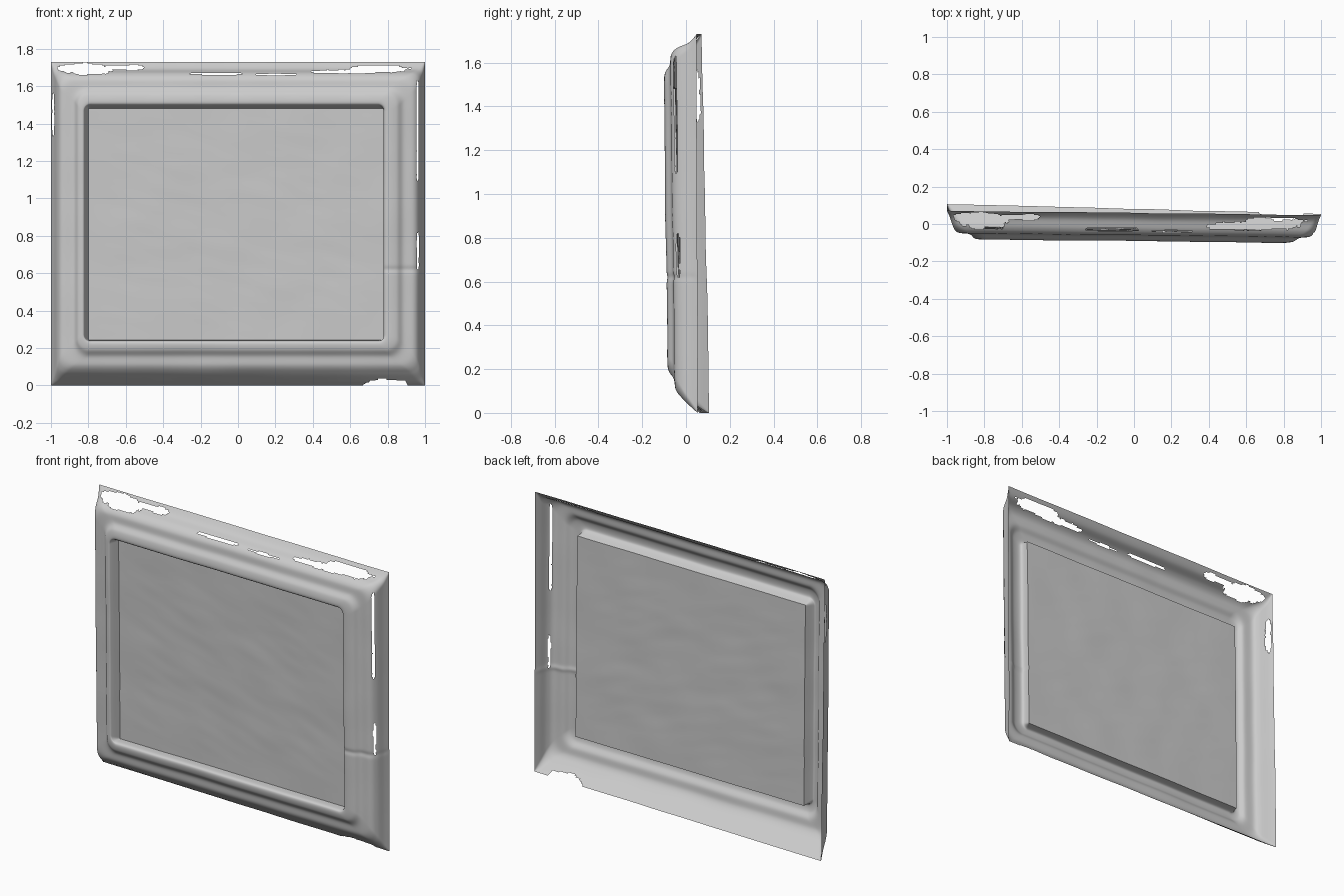
import bpy, bmesh, math
from mathutils import Vector, noise

if "Cube" in bpy.data.objects:
    bpy.data.objects.remove(bpy.data.objects["Cube"])

# Moulding rings, outside to inside: left x, right x, bottom z, top z, depth y
RINGS = [
    (-1.00, 1.00, 0.000, 1.730, 0.070),
    (-0.985, 0.986, 0.025, 1.692, 0.035),
    (-0.966, 0.968, 0.068, 1.668, -0.018),
    (-0.942, 0.940, 0.105, 1.638, -0.046),
    (-0.880, 0.885, 0.155, 1.590, -0.055),
    (-0.855, 0.848, 0.190, 1.555, -0.077),
    (-0.830, 0.800, 0.224, 1.515, -0.083),
    (-0.818, 0.780, 0.238, 1.497, -0.070),
    (-0.798, 0.778, 0.242, 1.480, -0.030),
]
# Scan gaps: centre x, centre z, radius x, radius z
HOLES = [
    (-0.82, 1.692, 0.145, 0.029), (-0.59, 1.698, 0.10, 0.015),
    (0.76, 1.692, 0.17, 0.018), (0.56, 1.678, 0.17, 0.009),
    (-0.12, 1.667, 0.14, 0.006), (0.20, 1.662, 0.10, 0.004),
    (0.79, 0.0, 0.115, 0.036),
    (0.960, 1.35, 0.006, 0.27), (0.962, 0.73, 0.006, 0.11),
    (-0.988, 1.45, 0.007, 0.11),
]
SIDE, SUB = 260, 7


def surface_y(x, z, depth):
    """Lean the piece slightly and add hand-made unevenness."""
    wobble = 0.003 * noise.noise(Vector((x * 4, depth * 9, z * 4)))
    # the outer lip is pulled forward at the lower right, back at the lower left
    lip = max(0, depth + 0.02) / 0.09
    twist = -0.015 * lip * x * (1 - z / 1.73)
    return depth - 0.0115 * x - 0.0125 * (z - 0.86) + wobble + twist


def is_gap(x, z):
    p = Vector((x * 14, 3.1, z * 14))
    n = 1 + 0.6 * noise.noise(p) + 0.35 * noise.noise(p * 3)
    return any(((x - cx) / rx) ** 2 + ((z - cz) / rz) ** 2 < n
               for cx, cz, rx, rz in HOLES)


def spline(p0, p1, p2, p3, t):
    return tuple(0.5 * (2 * b + (c - a) * t + (2 * a - 5 * b + 4 * c - d) * t * t
                        + (3 * b - a - 3 * c + d) * t ** 3)
                 for a, b, c, d in zip(p0, p1, p2, p3))


def round_corner(x, z, l, r, b, t, rad):
    """Move a point of a rectangle onto the same rectangle with round corners."""
    cx, cz = (l + r) / 2, (b + t) / 2
    sx, sz = math.copysign(1, x - cx), math.copysign(1, z - cz)
    ox, oz = cx + sx * ((r - l) / 2 - rad), cz + sz * ((t - b) / 2 - rad)
    u, v = (x - ox) * sx, (z - oz) * sz
    if rad < 0.001 or u <= 0 or v <= 0:
        return x, z
    k = rad / math.hypot(u, v)
    return ox + sx * u * k, oz + sz * v * k


def finish(bm, name, angle):
    mesh = bpy.data.meshes.new(name)
    bm.to_mesh(mesh)
    bm.free()
    ob = bpy.data.objects.new(name, mesh)
    bpy.context.collection.objects.link(ob)
    bpy.ops.object.select_all(action='DESELECT')
    ob.select_set(True)
    bpy.context.view_layer.objects.active = ob
    bpy.ops.object.shade_smooth_by_angle(angle=math.radians(angle))
    return ob


# Frame moulding: a thin open sheet swept through the rings
profiles = []
for i in range(len(RINGS) - 1):
    pts = [RINGS[min(max(k, 0), len(RINGS) - 1)] for k in range(i - 1, i + 3)]
    profiles += [spline(*pts, s / SUB) for s in range(SUB)]
profiles.append(RINGS[-1])

bm = bmesh.new()
loops = []
for k, (l, r, b, t, depth) in enumerate(profiles):
    f_in = k / (len(profiles) - 1)
    rad = 0.07 * math.sin(math.pi * f_in)
    corners = [(l, b), (r, b), (r, t), (l, t)]
    loop = []
    for c in range(4):
        (x0, z0), (x1, z1) = corners[c], corners[(c + 1) % 4]
        for s in range(SIDE):
            f = s / SIDE
            x, z = x0 + (x1 - x0) * f, z0 + (z1 - z0) * f
            x, z = round_corner(x, z, l, r, b, t, rad)
            y = surface_y(x, z, depth)
            # seam across the right-hand rail
            if x > 0.77:
                y += 0.004 * min(1, 8 * f_in) * math.exp(-((z - 0.62) / 0.015) ** 2)
            loop.append(bm.verts.new((x, y, z)))
    loops.append(loop)
for a, b in zip(loops, loops[1:]):
    for s in range(4 * SIDE):
        n = (s + 1) % (4 * SIDE)
        bm.faces.new((a[s], a[n], b[n], b[s]))
gaps = []
for f in bm.faces:
    c = f.calc_center_median()
    if is_gap(c.x, c.z):
        gaps.append(f)
bmesh.ops.delete(bm, geom=gaps, context='FACES')
finish(bm, "frame_moulding", 50)

# Recessed centre panel with faint ripples
l, r, b, t, depth = RINGS[-1]
NX = NZ = 150
bm = bmesh.new()
rows = []
for j in range(NZ + 1):
    row = []
    for i in range(NX + 1):
        x, z = l + (r - l) * i / NX, b + (t - b) * j / NZ
        edge = min(1, 8 * min(i, NX - i, j, NZ - j) / NX)
        ripple = 0.001 * noise.noise(Vector((x * 5, 7.0, z * 13 + x * 3)))
        row.append(bm.verts.new((x, surface_y(x, z, depth) + edge * ripple, z)))
    rows.append(row)
for p, q in zip(rows, rows[1:]):
    for i in range(NX):
        bm.faces.new((p[i], p[i + 1], q[i + 1], q[i]))
finish(bm, "centre_panel", 50)
